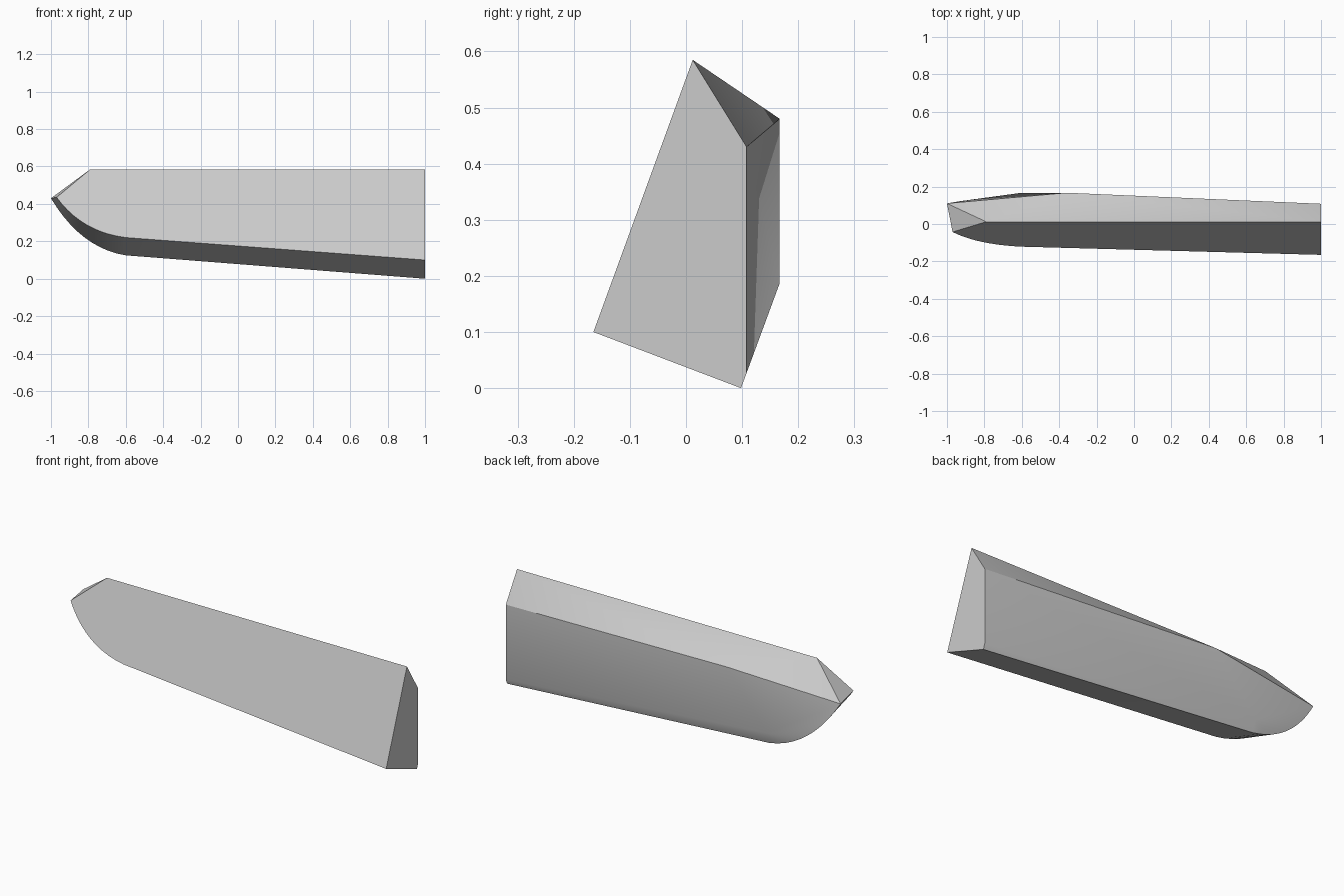
import bpy, bmesh, math
from mathutils import Vector

cube = bpy.data.objects.get("Cube")
if cube:
    bpy.data.objects.remove(cube, do_unlink=True)

SLOPE = 0.365   # lean of the front plane
STEPS = 10      # segments along the curved nose


def bezier(a, b, c):
    """Points of a quadratic curve through a and c, pulled toward b."""
    a, b, c = Vector(a), Vector(b), Vector(c)
    ts = [i / STEPS for i in range(STEPS + 1)]
    return [a * (1 - t) ** 2 + b * 2 * t * (1 - t) + c * t * t for t in ts]


def on_front(x, z):
    """Point on the leaning front plane."""
    return (x, 0.012 - (0.585 - z) * SLOPE, z)


bm = bmesh.new()


def vert(co):
    return bm.verts.new(co)


# Ridge, back wall corners and wall foot
ridge_end = vert((1, 0.012, 0.585))
ridge_nose = vert((-0.79, 0.012, 0.585))
wall_top_end = vert((1, 0.108, 0.43))
wall_top_nose = vert((-0.36, 0.167, 0.48))
wall_foot_end = vert((1, 0.108, 0.027))
wall_foot_nose = vert((-0.6, 0.167, 0.187))

# Lower front and lower back edges, each straight then curving up to the nose
front_arc = bezier((-0.6, 0, 0.22), (-0.835, 0, 0.25), (-0.97, 0, 0.435))
front = [vert(on_front(1, 0.1))] + [vert(on_front(p.x, p.z)) for p in front_arc]
back_arc = bezier((-0.6, 0.144, 0.125), (-0.84, 0.142, 0.163), (-1, 0.11, 0.43))
back = [vert((1, 0.098, 0))] + [vert(p) for p in back_arc]
tip = back[-1]

# Front plane, cut end, nose facet
bm.faces.new([ridge_end, ridge_nose] + front[::-1])
bm.faces.new([front[0], back[0], wall_foot_end, wall_top_end, ridge_end])
bm.faces.new([ridge_nose, tip, front[-1]])

# Underside strip
for i in range(len(front) - 1):
    bm.faces.new([front[i], front[i + 1], back[i + 1], back[i]])

# Back slope, wall and nose side
bm.faces.new([ridge_end, wall_top_end, wall_top_nose])
bm.faces.new([ridge_end, wall_top_nose, ridge_nose])
bm.faces.new([ridge_nose, wall_top_nose, tip])
bm.faces.new([wall_top_end, wall_foot_end, wall_foot_nose])
bm.faces.new([wall_top_end, wall_foot_nose, wall_top_nose])
bm.faces.new([wall_top_nose, wall_foot_nose, tip])

# Chamfer between the wall foot and the underside
bm.faces.new([wall_foot_end, back[0], back[1], wall_foot_nose])
for a, b in zip(back[1:-1], back[2:]):
    bm.faces.new([wall_foot_nose, a, b])

bmesh.ops.recalc_face_normals(bm, faces=bm.faces)
mesh = bpy.data.meshes.new("wedge_body")
bm.to_mesh(mesh)
bm.free()

# Plain grey finish
grey = bpy.data.materials.new("light_grey")
grey.use_nodes = True
colour = (0.6, 0.6, 0.6, 1)
grey.diffuse_color = colour
grey.node_tree.nodes["Principled BSDF"].inputs["Base Color"].default_value = colour
mesh.materials.append(grey)

body = bpy.data.objects.new("wedge_body", mesh)
bpy.context.collection.objects.link(body)
bpy.ops.object.select_all(action='DESELECT')
body.select_set(True)
bpy.context.view_layer.objects.active = body
bpy.ops.object.shade_smooth_by_angle(angle=math.radians(30))
